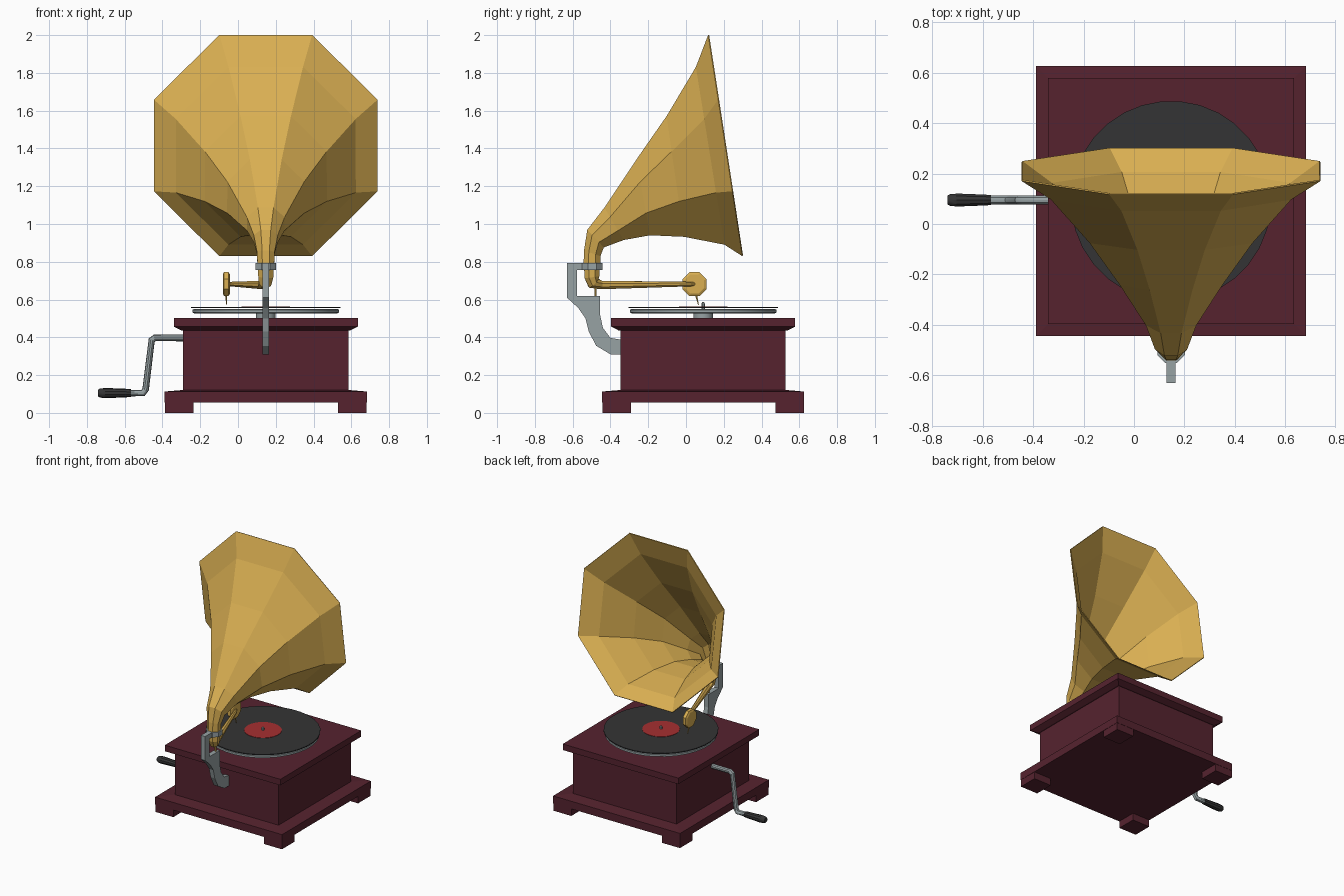
import bpy, bmesh, math
from mathutils import Vector

if "Cube" in bpy.data.objects:
    bpy.data.objects.remove(bpy.data.objects["Cube"])

CX, CY = 0.147, 0.091  # centre of cabinet and turntable


def material(name, rgb):
    m = bpy.data.materials.new(name)
    m.diffuse_color = (*rgb, 1)
    m.use_nodes = True
    m.node_tree.nodes["Principled BSDF"].inputs["Base Color"].default_value = m.diffuse_color
    return m


WOOD = material("dark_red_wood", (0.092, 0.0165, 0.028))
BRASS = material("brass", (0.70, 0.43, 0.085))
STEEL = material("steel", (0.31, 0.36, 0.37))
BLACK = material("black", (0.034, 0.034, 0.035))
RED = material("red_label", (0.38, 0.028, 0.03))


def finish(name, bm, mat, smooth=False):
    bmesh.ops.recalc_face_normals(bm, faces=bm.faces)
    me = bpy.data.meshes.new(name)
    bm.to_mesh(me)
    bm.free()
    me.materials.append(mat)
    ob = bpy.data.objects.new(name, me)
    bpy.context.collection.objects.link(ob)
    if smooth:
        bpy.ops.object.select_all(action='DESELECT')
        ob.select_set(True)
        bpy.context.view_layer.objects.active = ob
        bpy.ops.object.shade_smooth_by_angle(angle=math.radians(35))
    return ob


def loft(name, rings, mat, caps=True, smooth=False):
    """Skin a list of equal-length point rings."""
    bm = bmesh.new()
    vs = [[bm.verts.new(p) for p in r] for r in rings]
    n = len(vs[0])
    for a, b in zip(vs, vs[1:]):
        for i in range(n):
            j = (i + 1) % n
            bm.faces.new((a[i], a[j], b[j], b[i]))
    if caps:
        bm.faces.new(vs[0])
        bm.faces.new(vs[-1])
    return finish(name, bm, mat, smooth)


def ring(c, u, v, r, n):
    return [Vector(c) + r * (math.cos(a) * Vector(u) + math.sin(a) * Vector(v))
            for a in (math.tau * (k + 0.5) / n for k in range(n))]


def tube(name, pts, radii, ref, n, mat, smooth=False):
    """Tube along a path with a radius at each point."""
    pts = [Vector(p) for p in pts]
    ref, rings = Vector(ref), []
    for i, p in enumerate(pts):
        t = Vector()
        if i:
            t += (p - pts[i - 1]).normalized()
        if i < len(pts) - 1:
            t += (pts[i + 1] - p).normalized()
        t.normalize()
        u = (ref - ref.dot(t) * t).normalized()
        rings.append(ring(p, u, t.cross(u), radii[i], n))
    return loft(name, rings, mat, True, smooth)


def square_stack(name, levels, mat, c=(CX, CY)):
    """Square block from (half width, height) levels."""
    return loft(name, [[(c[0] + sx * h, c[1] + sy * h, z)
                        for sx, sy in ((-1, -1), (1, -1), (1, 1), (-1, 1))]
                       for h, z in levels], mat)


def turned(name, levels, mat, n=32, c=(CX, CY)):
    """Round part from (radius, height) levels."""
    return loft(name, [ring((*c, z), (1, 0, 0), (0, 1, 0), r, n) for r, z in levels],
                mat, True, n > 8)


# Cabinet
for sx, xn in ((-1, "left"), (1, "right")):
    for sy, yn in ((-1, "front"), (1, "back")):
        square_stack(f"{yn}_{xn}_foot", [(0.075, 0), (0.075, 0.058)], WOOD,
                     (CX + sx * 0.458, CY + sy * 0.458))
square_stack("plinth", [(0.535, 0.055), (0.535, 0.113), (0.44, 0.121)], WOOD)
square_stack("cabinet_body", [(0.437, 0.11), (0.437, 0.44)], WOOD)
square_stack("cabinet_lid", [(0.447, 0.436), (0.487, 0.457), (0.487, 0.503)], WOOD)

# Turntable and record
turned("turntable_hub", [(0.052, 0.50), (0.052, 0.53)], STEEL, 16)
turned("turntable", [(0.378, 0.526), (0.39, 0.531), (0.39, 0.546), (0.378, 0.551)], STEEL)
turned("record", [(0.397, 0.555), (0.397, 0.561)], BLACK)
turned("record_label", [(0.13, 0.560), (0.13, 0.5635)], RED)
turned("spindle", [(0.009, 0.54), (0.009, 0.58), (0.005, 0.587)], STEEL, 8)

# Horn: octagon rings given by their top and bottom points (y, z)
sections = [((0.12, 2.0), (0.30, 0.832)), ((0.055, 1.83), (0.205, 0.893)),
            ((-0.10, 1.57), (-0.01, 0.935)), ((-0.26, 1.34), (-0.19, 0.943)),
            ((-0.43, 1.085), (-0.33, 0.918)), ((-0.52, 0.968), (-0.437, 0.878)),
            ((-0.537, 0.86), (-0.456, 0.83)), ((-0.54, 0.77), (-0.457, 0.77))]
rings = []
for top, bot in sections:
    a, b = Vector((CX, *top)), Vector((CX, *bot))
    rings.append(ring((a + b) / 2, (1, 0, 0), (a - b).normalized(),
                      (a - b).length / 2 / math.cos(math.pi / 8), 8))
horn = loft("horn", rings, BRASS, caps=False)
wall = horn.modifiers.new("wall", 'SOLIDIFY')
wall.thickness = 0.006
wall.offset = 0

# Tone arm, running diagonally from the horn neck to the sound box
tube("tone_arm", [(CX, -0.498, 0.78), (CX, -0.498, 0.72), (0.143, -0.49, 0.688),
                  (0.128, -0.45, 0.677), (-0.035, 0.02, 0.682), (-0.06, 0.052, 0.682)],
     [0.045, 0.043, 0.036, 0.024, 0.013, 0.011], (1, 0, 0), 8, BRASS)
tube("sound_box", [(x, 0.045, 0.682) for x in (-0.08, -0.074, -0.05, -0.043)],
     [0.055, 0.069, 0.069, 0.055], (0, 1, 0), 8, BRASS)
tube("needle", [(-0.064, 0.052, 0.63), (-0.06, 0.066, 0.572)], [0.006, 0.002],
     (1, 0, 0), 6, BRASS)
turned("arm_pivot", [(0.006, 0.61), (0.006, 0.67)], BRASS, 8, (CX, -0.48))

# Bracket on the front of the cabinet, and its clamp round the neck
profile = [(-0.63, 0.793), (-0.63, 0.61), (-0.57, 0.555), (-0.532, 0.50), (-0.515, 0.43),
           (-0.475, 0.355), (-0.40, 0.31), (-0.34, 0.31), (-0.34, 0.387), (-0.40, 0.397),
           (-0.44, 0.45), (-0.455, 0.52), (-0.455, 0.62), (-0.577, 0.62),
           (-0.577, 0.757), (-0.53, 0.757), (-0.53, 0.793)]
loft("bracket", [[(CX + s * 0.018, y, z) for y, z in profile] for s in (-1, 1)], STEEL)
turned("neck_clamp", [(0.059, 0.757), (0.059, 0.793)], STEEL, 8, (CX, -0.497))

# Crank
tube("crank", [(x, CY + 0.004, z) for x, z in
               ((-0.28, 0.397), (-0.44, 0.397), (-0.457, 0.385), (-0.489, 0.125),
                (-0.503, 0.105), (-0.60, 0.105))],
     [0.018] * 6, (0, 1, 0), 10, STEEL, True)
tube("crank_handle", [(x, CY + 0.004, 0.105) for x in (-0.74, -0.73, -0.70, -0.60, -0.567)],
     [0.018, 0.024, 0.027, 0.023, 0.021], (0, 1, 0), 10, BLACK, True)
